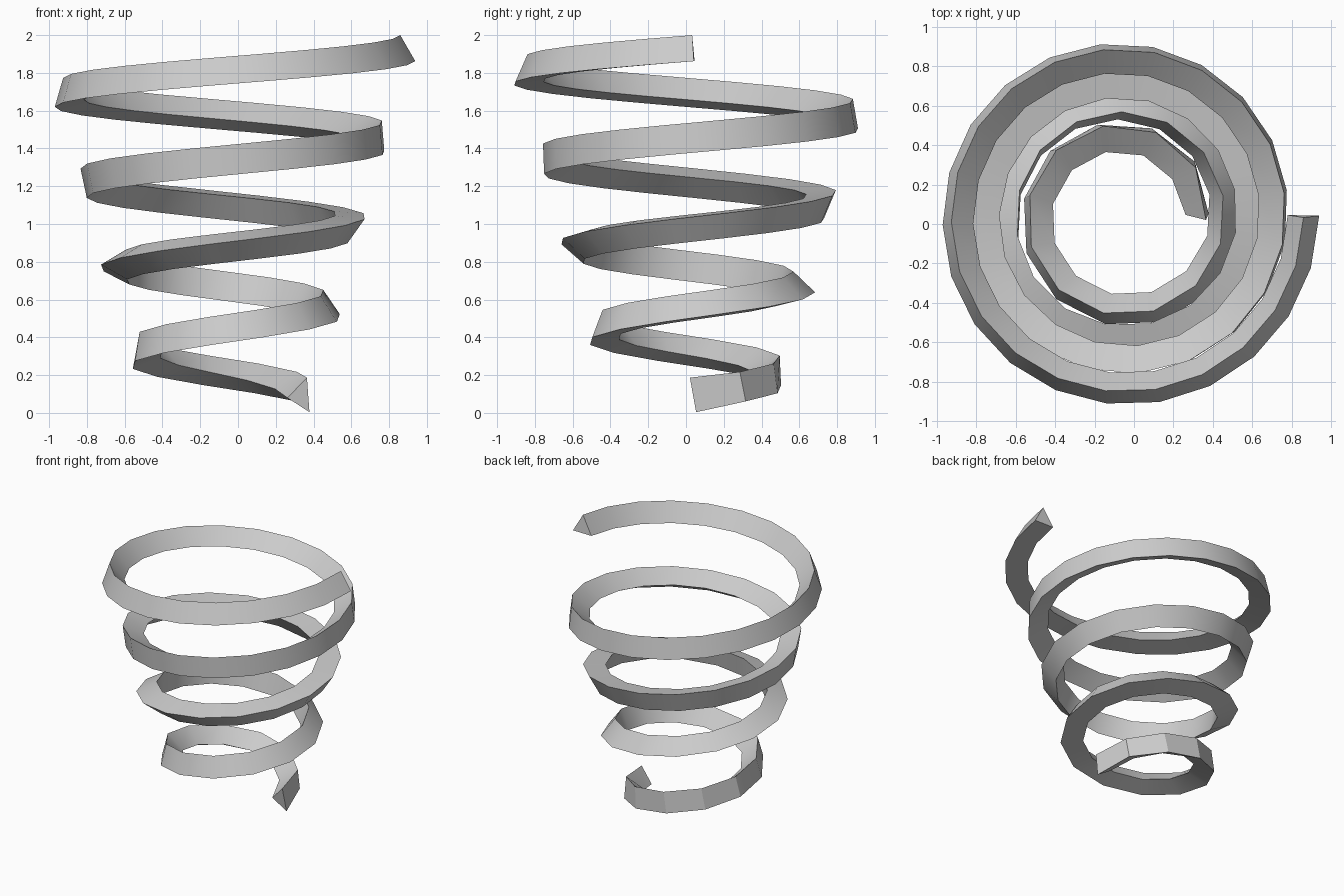
import bpy, bmesh, math
from mathutils import Vector

cube = bpy.data.objects.get("Cube")
if cube:
    bpy.data.objects.remove(cube, do_unlink=True)

CENTRE = Vector((-0.055, 0.04, 0.09))
R0, GROW, RISE = 0.39, 0.524, 1.818   # start radius, radius gain, height gain
TURNS, RINGS, BAR = 4, 66, 0.092      # BAR is the radius of the triangular bar
# Roll of the bar's outer face, in degrees, at each quarter turn
ROLL = [6, 4, 10, 21, 34, 46, 58, 72, 85, 97, 108, 118, 125, 130, 136, 144, 150]


def path(t):
    a, r = math.tau * TURNS * t, R0 + GROW * t
    return CENTRE + Vector((r * math.cos(a), r * math.sin(a), RISE * t))


def roll(t):
    f = t * (len(ROLL) - 1)
    i = min(int(f), len(ROLL) - 2)
    return math.radians(ROLL[i] + (ROLL[i + 1] - ROLL[i]) * (f - i))


def even_step(s):
    # Fraction of the turn angle that gives even spacing along the coil
    length = s * (R0 + GROW / 2)
    return (math.sqrt(R0 * R0 + 2 * GROW * length) - R0) / GROW


# Coil: a twisting triangular bar swept along a widening helix
bm = bmesh.new()
rings = []
for k in range(RINGS + 1):
    t = even_step(k / RINGS)
    a = math.tau * TURNS * t
    tangent = (path(t + 0.001) - path(t - 0.001)).normalized()
    up = Vector((math.cos(a), math.sin(a), 0)).cross(tangent).normalized()
    out = tangent.cross(up)
    wide, tall = (0.8, 1.17) if k == 0 else (1, 1)   # first end is flattened
    ring = []
    for corner in (-60, 60, 180):
        b = roll(t) + math.radians(corner)
        ring.append(bm.verts.new(path(t) + BAR * (out * math.cos(b) * wide
                                                  + up * math.sin(b) * tall)))
    rings.append(ring)

for lo, hi in zip(rings, rings[1:]):
    for i in range(3):
        j = (i + 1) % 3
        bm.faces.new((lo[i], lo[j], hi[j], hi[i]))
bm.faces.new(rings[0])
bm.faces.new(rings[-1])
bmesh.ops.recalc_face_normals(bm, faces=bm.faces)

mesh = bpy.data.meshes.new("spiral_coil")
bm.to_mesh(mesh)
bm.free()
coil = bpy.data.objects.new("spiral_coil", mesh)
bpy.context.collection.objects.link(coil)

# Plain grey finish
grey = bpy.data.materials.new("light_grey")
grey.use_nodes = True
colour = (0.6, 0.6, 0.6, 1)
grey.diffuse_color = colour
grey.node_tree.nodes["Principled BSDF"].inputs["Base Color"].default_value = colour
mesh.materials.append(grey)

bpy.ops.object.select_all(action="DESELECT")
coil.select_set(True)
bpy.context.view_layer.objects.active = coil
bpy.ops.object.shade_smooth_by_angle(angle=math.radians(30))
